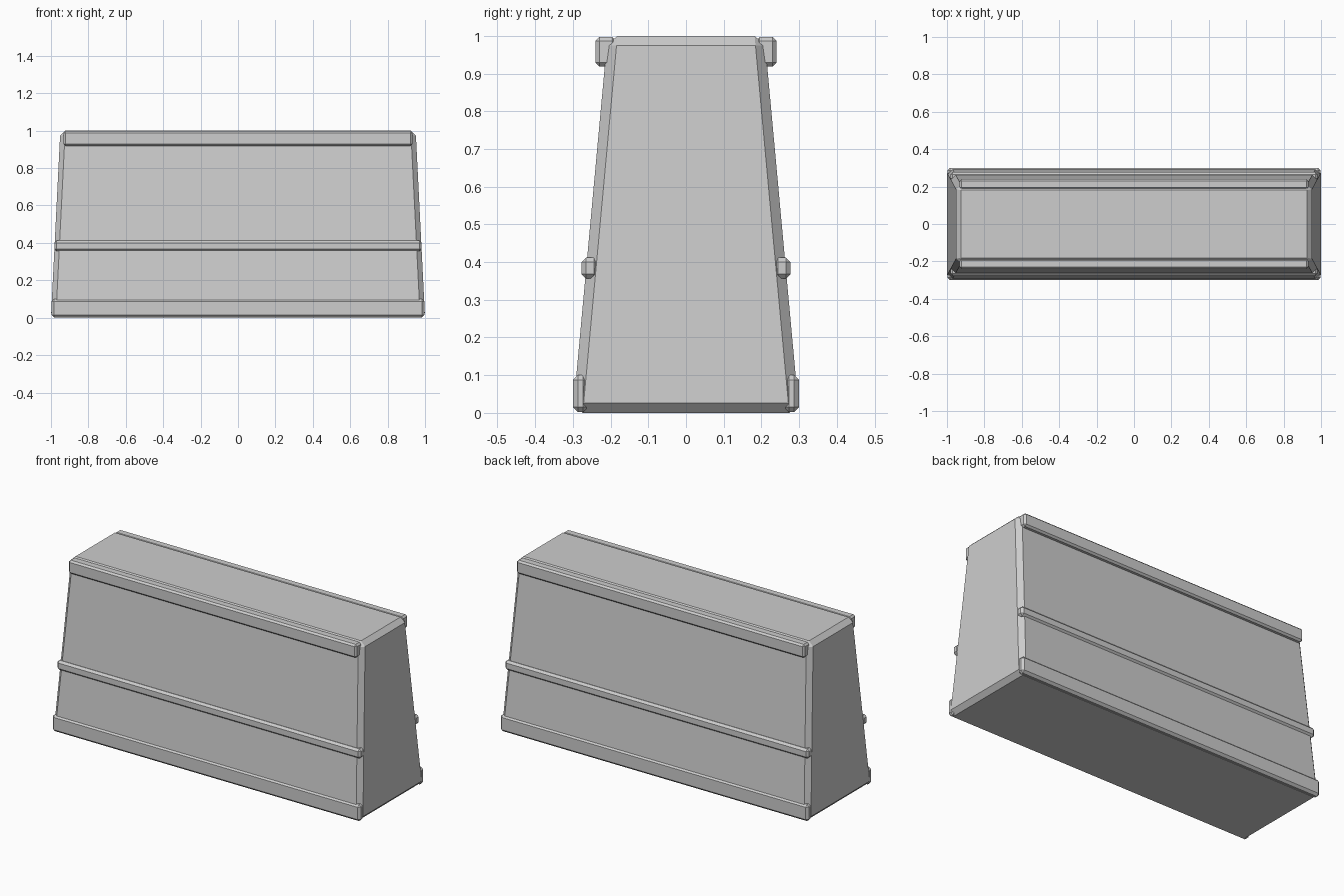
import bpy
import bmesh

cube = bpy.data.objects.get("Cube")
if cube:
    bpy.data.objects.remove(cube, do_unlink=True)

# Single concrete grey
grey = bpy.data.materials.new("concrete_grey")
grey.use_nodes = True
colour = (0.61, 0.61, 0.61, 1)
grey.diffuse_color = colour
grey.node_tree.nodes["Principled BSDF"].inputs["Base Color"].default_value = colour


def chamfered_block(name, half_x, y_range, z_range, chamfer, top_x=None, top_y=None):
    """Box with chamfered edges; its top may be narrower than its base."""
    bm = bmesh.new()
    bmesh.ops.create_cube(bm, size=2)
    for v in bm.verts:
        upper = v.co.z > 0
        hx = top_x if upper and top_x else half_x
        ys = (-top_y, top_y) if upper and top_y else y_range
        v.co = (hx * v.co.x, ys[v.co.y > 0], z_range[upper])
    bmesh.ops.bevel(bm, geom=bm.edges[:], offset=chamfer, offset_type='OFFSET',
                    segments=1, affect='EDGES', profile=0.5)
    bmesh.ops.recalc_face_normals(bm, faces=bm.faces[:])
    mesh = bpy.data.meshes.new(name)
    bm.to_mesh(mesh)
    bm.free()
    mesh.materials.append(grey)
    obj = bpy.data.objects.new(name, mesh)
    bpy.context.collection.objects.link(obj)
    return obj


# Tapered main body
chamfered_block("barrier_body", 1.0, (-0.3, 0.3), (0, 1), 0.026, top_x=0.95, top_y=0.208)

# Horizontal trim on both long faces: half length, inner y, outer y, z range, chamfer
trims = {
    "base_trim": (0.997, 0.26, 0.30, (0.002, 0.10), 0.013),
    "middle_trim": (0.982, 0.232, 0.277, (0.356, 0.412), 0.012),
    "top_trim": (0.932, 0.185, 0.24, (0.919, 0.997), 0.01),
}
for name, (half_x, inner, outer, z_range, chamfer) in trims.items():
    chamfered_block("front_" + name, half_x, (-outer, -inner), z_range, chamfer)
    chamfered_block("back_" + name, half_x, (inner, outer), z_range, chamfer)
